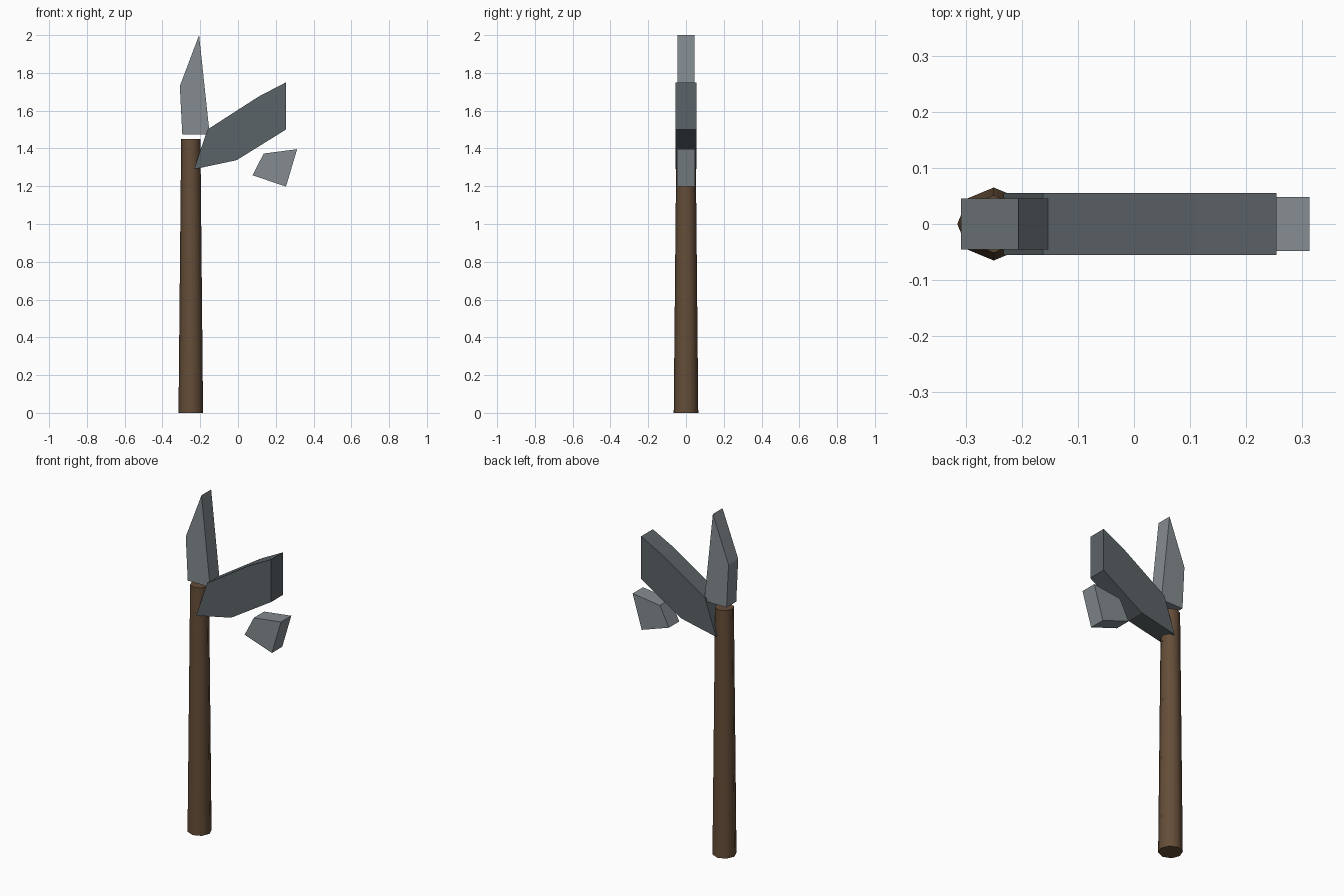
import bpy, bmesh, math

if "Cube" in bpy.data.objects:
    bpy.data.objects.remove(bpy.data.objects["Cube"])


def material(name, color):
    mat = bpy.data.materials.new(name)
    mat.diffuse_color = (*color, 1.0)
    mat.use_nodes = True
    mat.node_tree.nodes["Principled BSDF"].inputs["Base Color"].default_value = mat.diffuse_color
    return mat


def plate(name, profile, half_y, mat):
    """Extrude an (x, z) profile symmetrically along y."""
    bm = bmesh.new()
    face = bm.faces.new([bm.verts.new((x, -half_y, z)) for x, z in profile])
    ext = bmesh.ops.extrude_face_region(bm, geom=[face])
    moved = [g for g in ext["geom"] if isinstance(g, bmesh.types.BMVert)]
    bmesh.ops.translate(bm, verts=moved, vec=(0, 2 * half_y, 0))
    bmesh.ops.recalc_face_normals(bm, faces=bm.faces[:])
    mesh = bpy.data.meshes.new(name)
    bm.to_mesh(mesh)
    bm.free()
    mesh.materials.append(mat)
    obj = bpy.data.objects.new(name, mesh)
    bpy.context.collection.objects.link(obj)
    return obj


wood = material("wood", (0.13, 0.075, 0.04))
dark_steel = material("dark_steel", (0.105, 0.125, 0.135))
light_steel = material("light_steel", (0.23, 0.26, 0.28))

# Tapered eight-sided handle with smooth sides
bpy.ops.mesh.primitive_cone_add(vertices=8, radius1=0.065, radius2=0.051,
                                depth=1.45, location=(-0.25, 0, 0.725))
handle = bpy.context.object
handle.name = "handle"
handle.data.materials.append(wood)
bpy.ops.object.shade_smooth_by_angle(angle=math.radians(50))

# Broken-off upper blade piece
plate("upper_blade", [(-0.295, 1.475), (-0.308, 1.73), (-0.206, 2.0),
                      (-0.15, 1.475)], 0.045, light_steel)

# Main head piece leaning out of the handle
plate("main_blade", [(-0.233, 1.29), (-0.162, 1.50), (0.11, 1.675),
                     (0.254, 1.75), (0.254, 1.50), (-0.007, 1.338)],
      0.055, dark_steel)

# Loose shard below the head
plate("loose_shard", [(0.077, 1.258), (0.136, 1.373), (0.313, 1.396),
                      (0.254, 1.198)], 0.048, light_steel)
